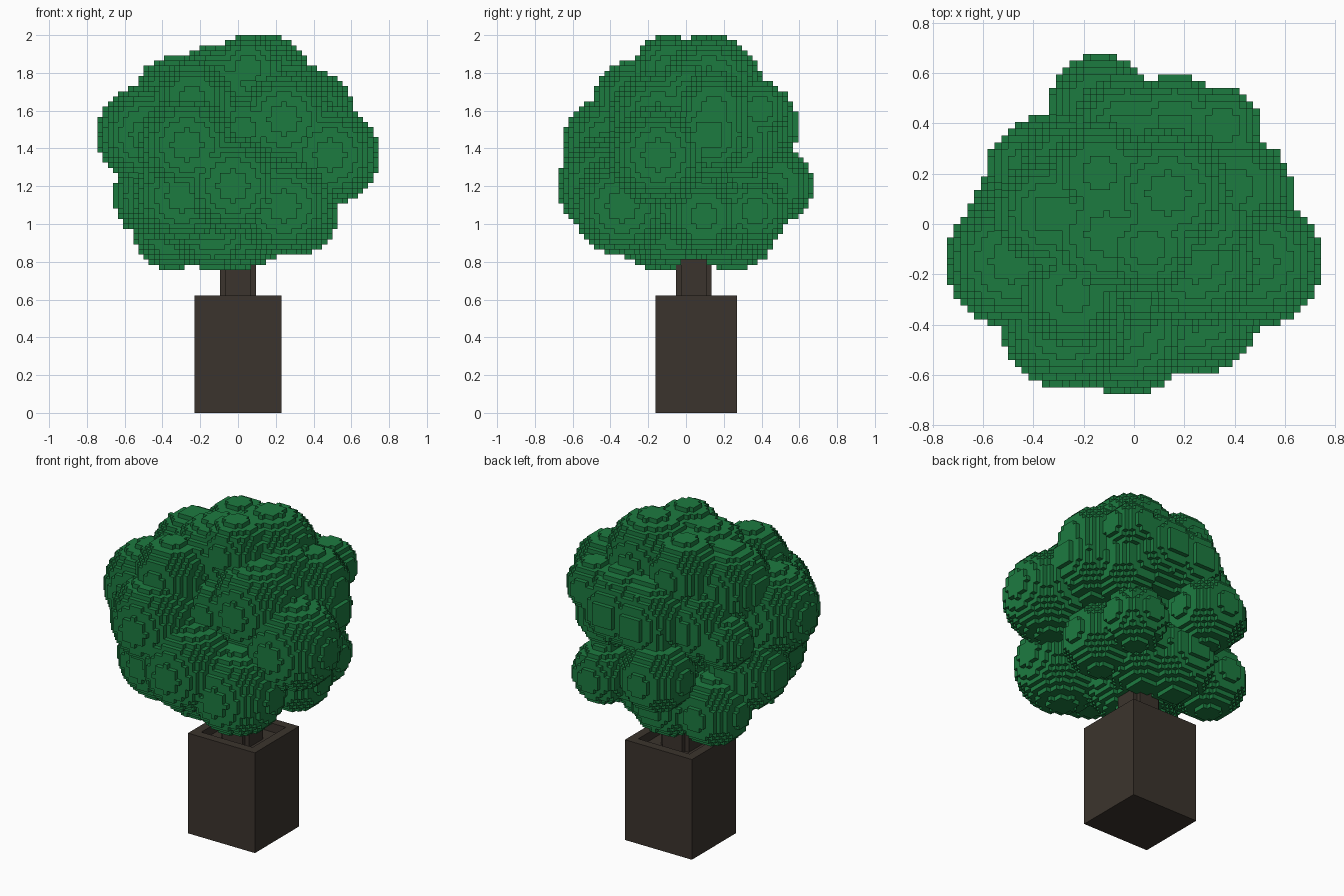
import bpy
import bmesh
from mathutils import Vector

UNIT = 2 / 74  # edge of one building block

if "Cube" in bpy.data.objects:
    bpy.data.objects.remove(bpy.data.objects["Cube"], do_unlink=True)


def make_material(name, color):
    mat = bpy.data.materials.new(name)
    mat.use_nodes = True
    mat.diffuse_color = color
    mat.node_tree.nodes["Principled BSDF"].inputs["Base Color"].default_value = color
    return mat


def finish(bm, name, mat):
    mesh = bpy.data.meshes.new(name)
    bm.to_mesh(mesh)
    bm.free()
    mesh.materials.append(mat)
    obj = bpy.data.objects.new(name, mesh)
    bpy.context.collection.objects.link(obj)


def block_shell(name, cells, mat):
    """Outer skin of a set of cubic cells; x cells are centred on whole numbers."""
    bm = bmesh.new()
    verts = {}

    def corner(point):
        key = tuple(point)
        if key not in verts:
            verts[key] = bm.verts.new(((key[0] - 0.5) * UNIT, key[1] * UNIT, key[2] * UNIT))
        return verts[key]

    for cell in cells:
        for axis in range(3):
            for side in (0, 1):
                near = list(cell)
                near[axis] += 2 * side - 1
                if tuple(near) in cells:
                    continue
                u, v = (axis + 1) % 3, (axis + 2) % 3
                ring = []
                for du, dv in ((0, 0), (1, 0), (1, 1), (0, 1)):
                    p = list(cell)
                    p[axis] += side
                    p[u] += du
                    p[v] += dv
                    ring.append(corner(p))
                bm.faces.new(ring if side else ring[::-1])
    finish(bm, name, mat)


def ball(cx, cy, cz, reach):
    span = range(-reach, reach + 1)
    limit = (reach + 0.5) ** 2
    return {(cx + a, cy + b, cz + c) for a in span for b in span for c in span
            if a * a + b * b + c * c < limit}


leaf_green = make_material("leaf green", (0.012, 0.197, 0.051, 1))
bark_brown = make_material("bark brown", (0.044, 0.034, 0.026, 1))

# Planter: a box with a raised rim and sunken soil
bm = bmesh.new()
bmesh.ops.create_cube(bm, size=1)
bmesh.ops.scale(bm, vec=Vector((17, 16, 23)) * UNIT, verts=bm.verts)
bmesh.ops.translate(bm, vec=Vector((0, 2, 11.5)) * UNIT, verts=bm.verts)
top = max(bm.faces, key=lambda f: f.calc_center_median().z)
bmesh.ops.inset_region(bm, faces=[top], thickness=2 * UNIT, use_even_offset=True)
sunk = bmesh.ops.extrude_discrete_faces(bm, faces=[top])["faces"][0]
bmesh.ops.translate(bm, vec=(0, 0, -2 * UNIT), verts=sunk.verts)
bmesh.ops.recalc_face_normals(bm, faces=bm.faces)
finish(bm, "planter", bark_brown)

# Trunk: a square post with notched corners
post = {(x, y + 1, z) for x in range(-3, 4) for y in range(-3, 4)
        for z in range(21, 36) if abs(x) + abs(y) < 6}
block_shell("trunk", post, bark_brown)

# Foliage: overlapping leaf clumps as (x, y, z, reach) in blocks
clumps = [
    # core
    (0, 0, 51, 13),
    # front
    (-1, -16, 44, 9), (9, -13, 40, 9), (-10, -15, 52, 9), (9, -6, 57, 9),
    (-11, -11, 42, 9), (1, -9, 55, 6),
    # sides
    (18, -6, 50, 9), (-18, -6, 54, 9), (-16, 0, 42, 8), (15, 5, 59, 7),
    (12, 3, 38, 7), (15, 4, 54, 8), (-16, 8, 51, 5),
    # back
    (-5, 17, 44, 7), (11, 13, 39, 6), (-13, 8, 35, 7), (-3, 9, 36, 8),
    (6, 13, 56, 8), (13, 14, 59, 5), (-9, 7, 54, 8), (-1, 13, 55, 8),
    (11, 10, 52, 7),
    # crown
    (5, 4, 64, 9), (-4, -2, 62, 9), (2, -4, 67, 6), (-9, -11, 61, 7),
    (-12, 1, 61, 8), (-5, 7, 64, 7), (11, 0, 62, 6),
    # underside
    (-1, -3, 37, 9), (-5, -6, 36, 8), (3, 6, 37, 8),
]
leaves = set()
for clump in clumps:
    leaves |= ball(*clump)
block_shell("foliage", leaves, leaf_green)
